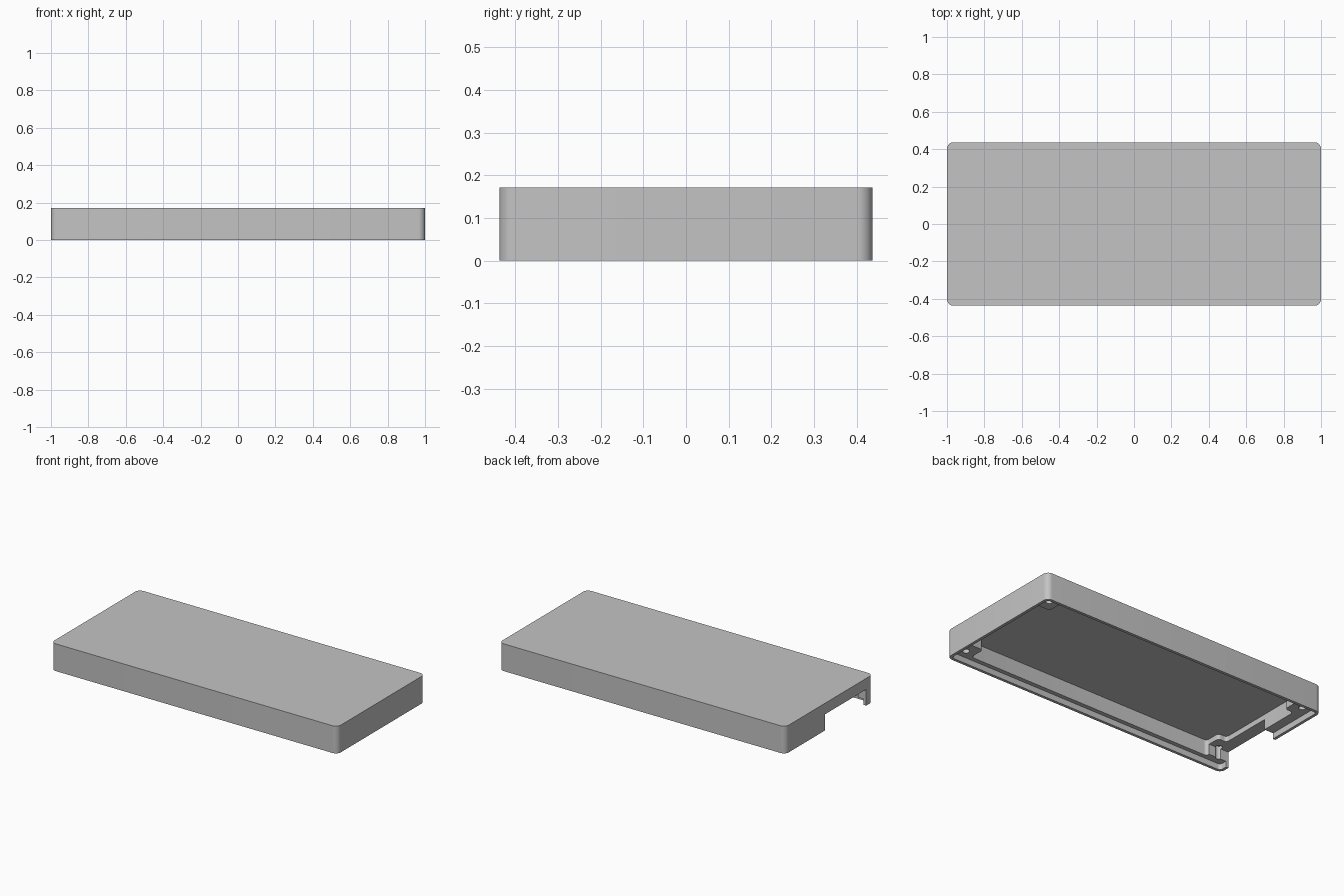
import bpy
import bmesh
from math import cos, sin, tau

old = bpy.data.objects.get("Cube")
if old:
    bpy.data.objects.remove(old, do_unlink=True)

grey = bpy.data.materials.new("light_grey")
grey.use_nodes = True
colour = (0.55, 0.55, 0.55, 1)
grey.diffuse_color = colour
grey.node_tree.nodes["Principled BSDF"].inputs["Base Color"].default_value = colour


def prism(name, points, z0, z1, radius=0.0):
    """Upright prism over an outline, with rounded vertical edges."""
    bm = bmesh.new()
    base = bm.faces.new([bm.verts.new((x, y, z0)) for x, y in points])
    moved = bmesh.ops.extrude_face_region(bm, geom=[base])["geom"]
    for v in moved:
        if isinstance(v, bmesh.types.BMVert):
            v.co.z = z1
    if radius:
        upright = [e for e in bm.edges
                   if abs(e.verts[0].co.z - e.verts[1].co.z) > 1e-4]
        bmesh.ops.bevel(bm, geom=upright, offset=radius, segments=8,
                        profile=0.5, affect='EDGES')
    bmesh.ops.recalc_face_normals(bm, faces=bm.faces[:])
    mesh = bpy.data.meshes.new(name)
    bm.to_mesh(mesh)
    bm.free()
    obj = bpy.data.objects.new(name, mesh)
    bpy.context.collection.objects.link(obj)
    mesh.materials.append(grey)
    return obj


def rect(x0, x1, y0, y1):
    return [(x0, y0), (x1, y0), (x1, y1), (x0, y1)]


def cut(target, cutter):
    """Subtract the cutter, then remove it."""
    bpy.context.view_layer.objects.active = target
    mod = target.modifiers.new("cut", 'BOOLEAN')
    mod.operation = 'DIFFERENCE'
    mod.solver = 'EXACT'
    mod.object = cutter
    bpy.ops.object.modifier_apply(modifier=mod.name)
    bpy.data.objects.remove(cutter, do_unlink=True)


W, D, H = 1.0, 0.437, 0.172
LEDGE, FLOOR = 0.037, 0.135

# Solid cover with rounded corners
cover = prism("cover_shell", rect(-W, W, -D, D), 0, H, 0.035)

# Shallow recess that leaves a thin rim around the open underside
rim = 0.018
cut(cover, prism("rim_cutter", rect(-W + rim, W - rim, -D + rim, D - rim),
                 -0.1, LEDGE, 0.02))

# Main cavity, stepping in at each corner to leave screw pads
x0, x1, y1, px, py = -0.92, 0.955, 0.392, 0.86, 0.29
cavity = [(x0, -py), (-px, -py), (-px, -y1), (px, -y1), (px, -py), (x1, -py),
          (x1, py), (px, py), (px, y1), (-px, y1), (-px, py), (x0, py)]
cut(cover, prism("cavity_cutter", cavity, -0.1, FLOOR, 0.02))

# Screw holes in the pads
for sx in (-1, 1):
    for sy in (-1, 1):
        ring = [(sx * (W - 0.075) + 0.02 * cos(tau * i / 20),
                 sy * (D - 0.075) + 0.02 * sin(tau * i / 20)) for i in range(20)]
        cut(cover, prism("hole_cutter", ring, -0.1, 0.12))

# Connector opening through one end wall
cut(cover, prism("opening_cutter", rect(-1.1, -0.84, -0.37, 0.04), -0.1, 0.102))

# Smooth rounded corners, crisp edges
bpy.ops.object.select_all(action='DESELECT')
cover.select_set(True)
bpy.context.view_layer.objects.active = cover
bpy.ops.object.shade_smooth_by_angle(angle=0.6)
